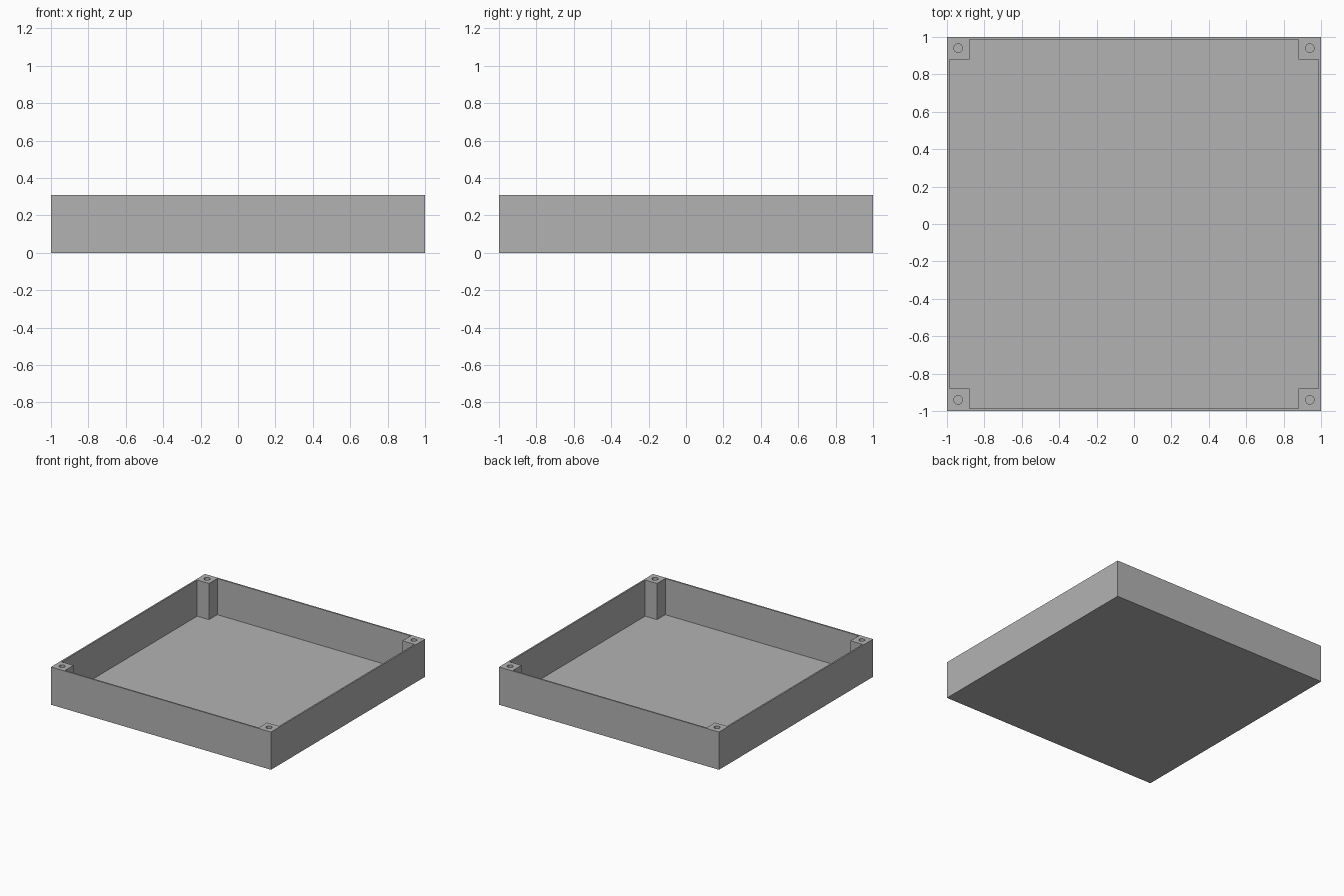
import bpy
import bmesh
from mathutils import Matrix, Vector
from math import pi

HALF, HEIGHT = 1.0, 0.31
WALL, FLOOR = 0.0125, 0.0125
POST = 0.12
HOLE_RADIUS = 0.023

cube = bpy.data.objects.get("Cube")
if cube:
    bpy.data.objects.remove(cube, do_unlink=True)

grey = bpy.data.materials.new("plain grey")
grey.use_nodes = True
colour = (0.45, 0.45, 0.45, 1.0)
grey.diffuse_color = colour
grey.node_tree.nodes["Principled BSDF"].inputs["Base Color"].default_value = colour


def add_prism(name, outline, bottom, top):
    """Extrude a flat outline between two heights."""
    bm = bmesh.new()
    face = bm.faces.new([bm.verts.new((x, y, bottom)) for x, y in outline])
    result = bmesh.ops.extrude_face_region(bm, geom=[face])
    raised = [v for v in result["geom"] if isinstance(v, bmesh.types.BMVert)]
    bmesh.ops.translate(bm, verts=raised, vec=(0, 0, top - bottom))
    bmesh.ops.recalc_face_normals(bm, faces=bm.faces)
    mesh = bpy.data.meshes.new(name)
    bm.to_mesh(mesh)
    bm.free()
    mesh.materials.append(grey)
    obj = bpy.data.objects.new(name, mesh)
    bpy.context.collection.objects.link(obj)
    return obj


def turned(points, steps):
    """Repeat 2D points around the centre."""
    return [(Matrix.Rotation(2 * pi * i / steps, 2) @ Vector(p))[:]
            for i in range(steps) for p in points]


def cut(target, cutter):
    """Carve the cutter out of the target and hide it."""
    mod = target.modifiers.new(cutter.name, "BOOLEAN")
    mod.operation, mod.solver, mod.object = "DIFFERENCE", "EXACT", cutter
    cutter.hide_render = True
    cutter.hide_set(True)


# Solid block of the tray
tray = add_prism("tray", turned([(HALF, HALF)], 4), 0, HEIGHT)

# Cavity that leaves thin walls, a floor and square corner posts
inner, post_edge = HALF - WALL, HALF - POST
corner = [(inner, post_edge), (post_edge, post_edge), (post_edge, inner)]
cut(tray, add_prism("cavity_cutter", turned(corner, 4), FLOOR, HEIGHT + 0.1))

# Screw holes in the posts
centre = HALF - POST / 2
for cx, cy in turned([(centre, centre)], 4):
    circle = [(cx + x, cy + y) for x, y in turned([(HOLE_RADIUS, 0)], 32)]
    cut(tray, add_prism("screw_hole_cutter", circle, 2 * FLOOR, HEIGHT + 0.1))

# Apply the cuts, then discard the cutters
bpy.context.view_layer.objects.active = tray
tray.select_set(True)
cutters = [m.object for m in tray.modifiers]
for mod in list(tray.modifiers):
    bpy.ops.object.modifier_apply(modifier=mod.name)
for cutter in cutters:
    bpy.data.objects.remove(cutter, do_unlink=True)

bpy.ops.object.shade_smooth_by_angle(angle=pi / 6)
